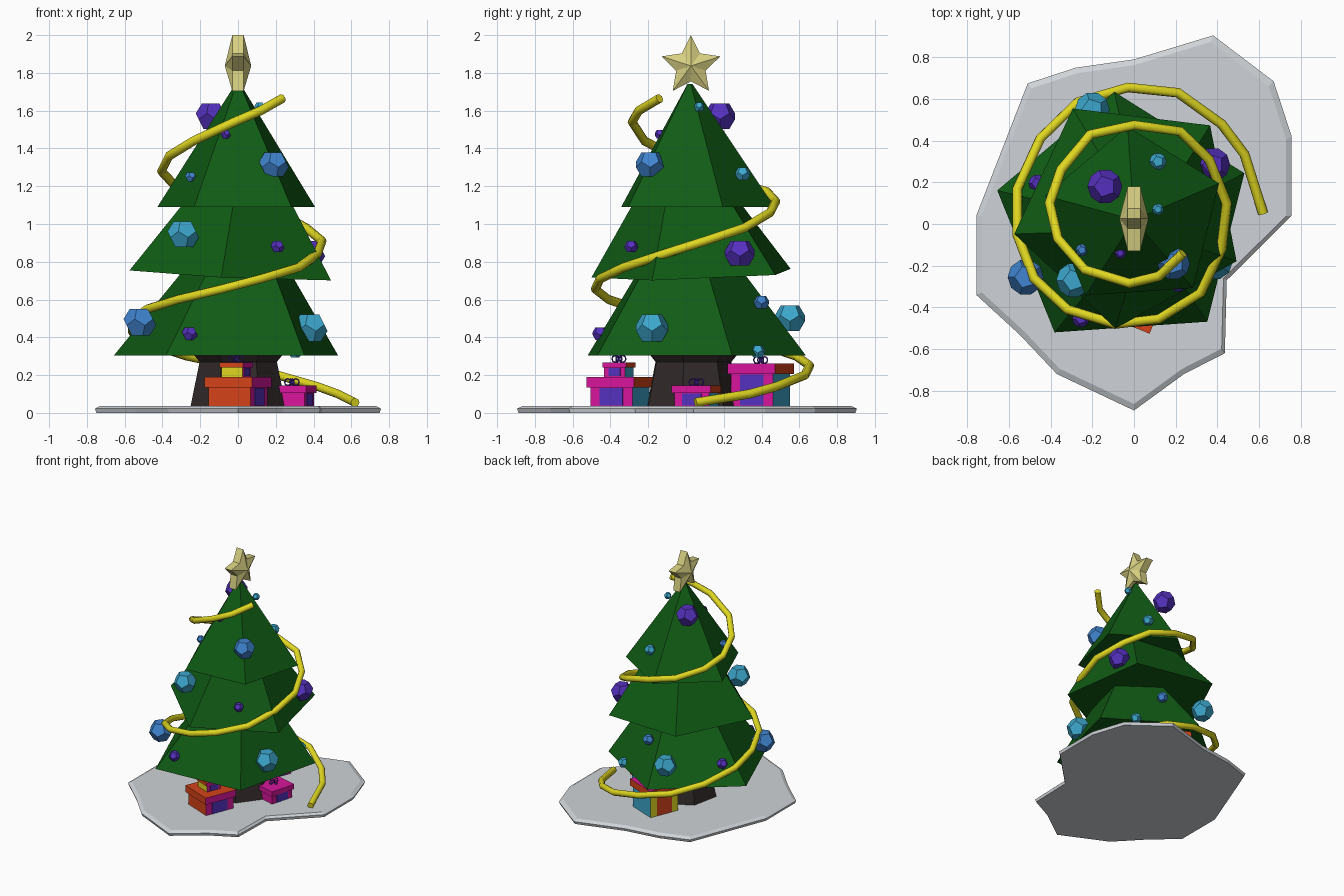
import bpy, bmesh, math
from mathutils import Vector, Matrix

if "Cube" in bpy.data.objects:
    bpy.data.objects.remove(bpy.data.objects["Cube"])

def mat(name, r, g, b):
    m = bpy.data.materials.new(name)
    m.diffuse_color = (r, g, b, 1)
    m.use_nodes = True
    m.node_tree.nodes["Principled BSDF"].inputs["Base Color"].default_value = m.diffuse_color
    return m

GREEN = mat("pine green", .005, .105, .007)
BARK = mat("dark bark", .03, .022, .022)
SNOW = mat("snow white", .62, .65, .68)
YELLOW = mat("garland yellow", .74, .68, .015)
GOLD = mat("pale gold", .68, .63, .22)
BLUE = mat("blue", .05, .23, .62)
CYAN = mat("cyan", .045, .38, .6)
PURPLE = mat("purple", .09, .03, .52)
ORANGE = mat("orange red", .66, .055, .01)
PINK = mat("magenta", .68, .008, .33)

def finish(bm, name, *mats):
    bmesh.ops.recalc_face_normals(bm, faces=bm.faces[:])
    me = bpy.data.meshes.new(name)
    bm.to_mesh(me)
    bm.free()
    for m in mats:
        me.materials.append(m)
    ob = bpy.data.objects.new(name, me)
    bpy.context.collection.objects.link(ob)
    return ob

def loft(name, rings, m):
    """Skin closed rings of equal length and cap both ends."""
    bm = bmesh.new()
    vs = [[bm.verts.new(p) for p in r] for r in rings]
    n = len(vs[0])
    for a, b in zip(vs, vs[1:]):
        for i in range(n):
            j = (i + 1) % n
            bm.faces.new((a[i], a[j], b[j], b[i]))
    bm.faces.new(vs[0][::-1])
    bm.faces.new(vs[-1])
    return finish(bm, name, m)

def ring(n, r, cx, cy, z, start, tx=0, ty=0):
    out = []
    for i in range(n):
        a = math.radians(start) + i * math.tau / n
        x, y = cx + r * math.cos(a), cy + r * math.sin(a)
        out.append((x, y, z + tx * x + ty * y))
    return out

# snow patch
outline = [(.38, .905), (.67, .685), (.757, .42), (.757, .04), (.445, -.27), (.436, -.62),
           (.24, -.72), (0, -.895), (-.37, -.72), (-.55, -.53), (-.757, -.34), (-.757, .04),
           (-.51, .675), (-.28, .75), (0, .79)]
loft("snow_patch", [[(x * s, y * s, z) for x, y in outline[::-1]]
                    for s, z in ((.99, .0), (1, .022), (.965, .037))], SNOW)

# trunk
loft("trunk", [ring(7, r, 0, .03, z, 40) for r, z in ((.26, .03), (.21, .27), (.26, .33))], BARK)

# foliage tiers, five-sided
loft("lower_tier", [ring(5, .625, -.05, .01, .305, 22), ring(5, .24, .005, 0, .83, 22)], GREEN)
loft("middle_tier", [ring(5, .565, -.02, .06, .73, 47, -.045, .035),
                     ring(5, .24, .02, .01, 1.2, 47)], GREEN)
loft("upper_tier", [ring(5, .44, 0, .03, 1.09, 22), ring(5, .015, 0, .02, 1.74, 22)], GREEN)

# star in the yz plane, raised to a point on both sides
bm = bmesh.new()
edge = []
for i in range(10):
    r = .163 if i % 2 == 0 else .082
    a = i * math.pi / 5
    y, z = .026 + r * math.sin(a), 1.837 + r * math.cos(a)
    edge.append([bm.verts.new((s * .03, y, z)) for s in (-1, 1)])
mid = [bm.verts.new((s * .07, .026, 1.837)) for s in (-1, 1)]
for i in range(10):
    a, b = edge[i], edge[(i + 1) % 10]
    bm.faces.new((a[0], a[1], b[1], b[0]))
    for k in (0, 1):
        bm.faces.new((a[k], b[k], mid[k]))
finish(bm, "star", GOLD)

# spiral garland
path = [(.62, .05, .055), (.53, .335, .1), (.42, .48, .14), (.21, .63, .2), (-.03, .655, .25),
        (-.27, .585, .3), (-.45, .41, .36), (-.56, .17, .43), (-.56, -.05, .49), (-.48, -.26, .55),
        (-.32, -.41, .6), (-.09, -.48, .655), (.12, -.455, .71), (.32, -.33, .77), (.42, -.12, .84),
        (.445, .1, .91), (.36, .31, .98), (.22, .445, 1.06), (0, .475, 1.12), (-.21, .43, 1.17),
        (-.35, .26, 1.22), (-.405, .1, 1.28), (-.365, -.07, 1.36), (-.235, -.22, 1.44),
        (-.02, -.285, 1.54), (.12, -.25, 1.6), (.235, -.14, 1.665)]
cu = bpy.data.curves.new("garland", 'CURVE')
cu.dimensions = '3D'
cu.bevel_depth = .024
cu.bevel_resolution = 2
cu.use_fill_caps = True
sp = cu.splines.new('POLY')
sp.points.add(len(path) - 1)
for p, co in zip(sp.points, path):
    p.co = (*co, 1)
cu.materials.append(YELLOW)
bpy.context.collection.objects.link(bpy.data.objects.new("garland", cu))

# baubles: dodecahedra made as the dual of an icosahedron
def bauble(x, y, z, r, m):
    ico = bmesh.new()
    bmesh.ops.create_icosphere(ico, subdivisions=1, radius=1)
    pts = [f.calc_center_median().normalized() * r for f in ico.faces]
    ico.free()
    bm = bmesh.new()
    for p in pts:
        bm.verts.new(p + Vector((x, y, z)))
    bmesh.ops.convex_hull(bm, input=bm.verts[:])
    bmesh.ops.dissolve_limit(bm, angle_limit=.05, verts=bm.verts[:], edges=bm.edges[:])
    finish(bm, "bauble", m)

for b in [(-.52, -.255, .48, .088, BLUE), (.19, -.19, 1.315, .08, BLUE),
          (-.29, -.27, .945, .085, CYAN), (.385, -.18, .45, .09, CYAN),
          (-.2, .55, .5, .085, CYAN), (-.14, .18, 1.57, .085, PURPLE),
          (.38, .285, .845, .083, PURPLE), (.21, -.29, .88, .037, PURPLE),
          (-.255, -.455, .42, .042, PURPLE), (-.065, -.14, 1.475, .027, PURPLE),
          (-.22, .39, .88, .037, PURPLE), (-.465, .195, .45, .042, PURPLE),
          (-.25, -.125, 1.25, .03, BLUE), (.115, .07, 1.62, .028, CYAN),
          (.115, .3, 1.265, .042, CYAN), (.06, .4, .585, .042, BLUE), (.3, .38, .325, .04, CYAN)]:
    bauble(*b)

# presents: faces coloured by direction, panels on two sides, lid and looped bow
def block(name, s, z0, z1, M, mats):
    bm = bmesh.new()
    bmesh.ops.create_cube(bm, size=1)
    for f in bm.faces:
        n = f.normal
        f.material_index = (0 if n.y < -.5 else 1 if n.x > .5 else 2 if n.y > .5
                            else 3 if n.x < -.5 else 4)
    sx, sy = s if isinstance(s, tuple) else (s, s)
    for v in bm.verts:
        v.co = (v.co.x * sx, v.co.y * sy, z0 + (v.co.z + .5) * (z1 - z0))
    bm.transform(M)
    finish(bm, name, *mats)

def present(x, y, rot, s, z0, zl, z1, front, top, bow=True):
    M = Matrix.Translation((x, y, 0)) @ Matrix.Rotation(math.radians(rot), 4, 'Z')
    mats = (front, PINK, CYAN, YELLOW, top)
    block("present_box", s, z0, zl, M, mats)
    block("present_lid", s * 1.13, zl, z1, M, (top, PINK, ORANGE, ORANGE, top))
    for sx, m in ((1, PURPLE), (-1, ORANGE)):
        P = M @ Matrix.Translation((sx * (s / 2 + .003), 0, 0))
        block("present_panel", (.006, s * .55), z0 + .005, zl - .002, P, (m,) * 5)
    if not bow:
        return
    for k in (-1, 1):
        for a in (0, 90):
            B = M @ Matrix.Rotation(math.radians(a), 4, 'Z') @ Matrix.Translation((k * .022, 0, z1 + .018))
            bpy.ops.mesh.primitive_torus_add(major_radius=.018, minor_radius=.004,
                                             major_segments=8, minor_segments=4)
            ob = bpy.context.object
            ob.name = "bow_loop"
            ob.matrix_world = B @ Matrix.Rotation(math.pi / 2, 4, 'X')
            ob.data.materials.append(PURPLE)

present(0, -.35, -22, .24, .035, .135, .19, ORANGE, ORANGE, False)
present(-.01, -.355, -22, .12, .19, .24, .268, YELLOW, ORANGE)
present(.285, .055, -15, .19, .035, .105, .145, PINK, PINK)
present(0, .395, -22, .24, .035, .205, .262, ORANGE, PINK)
